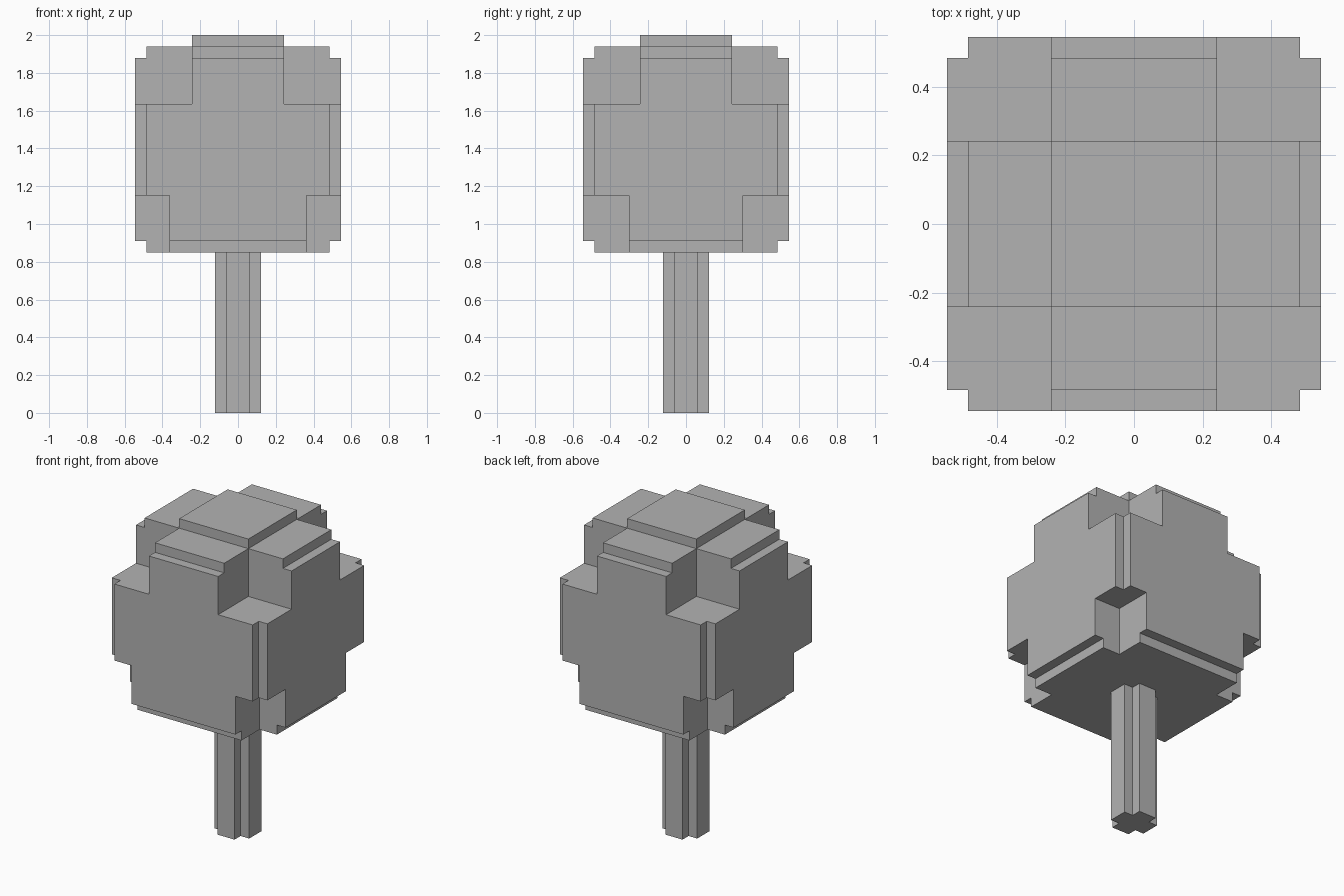
import bpy
import bmesh
from mathutils import Vector

UNIT = 2 / 33  # one block; the whole tree is 33 blocks tall

cube = bpy.data.objects.get("Cube")
if cube:
    bpy.data.objects.remove(cube)

grey = bpy.data.materials.new("plain_grey")
grey.use_nodes = True
colour = (0.45, 0.45, 0.45, 1)
grey.diffuse_color = colour
grey.node_tree.nodes["Principled BSDF"].inputs["Base Color"].default_value = colour


def stacked_crosses(name, layers):
    """One closed shell from layers of (bottom, top, reach, inner_x, inner_y).

    Each layer is a square of half-width reach whose corners are cut away
    beyond inner_x and inner_y, leaving a cross. Sizes are in blocks.
    """
    def grid_lines(sizes):
        return sorted({sign * s for s in sizes for sign in (-1, 1)})

    lines = (
        grid_lines([v for l in layers for v in (l[2], l[3])]),
        grid_lines([v for l in layers for v in (l[2], l[4])]),
        sorted({v for l in layers for v in l[:2]}),
    )

    def solid(cell):
        if any(not 0 <= i < len(ax) - 1 for i, ax in zip(cell, lines)):
            return False
        x, y, z = ((ax[i] + ax[i + 1]) / 2 for i, ax in zip(cell, lines))
        x, y = abs(x), abs(y)
        return any(low < z < high and max(x, y) < reach and (x < ix or y < iy)
                   for low, high, reach, ix, iy in layers)

    bm = bmesh.new()
    cells = [(i, j, k) for i in range(len(lines[0]) - 1)
             for j in range(len(lines[1]) - 1)
             for k in range(len(lines[2]) - 1)]
    for cell in filter(solid, cells):
        for axis in range(3):
            for side in (0, 1):
                neighbour = list(cell)
                neighbour[axis] += 2 * side - 1
                if solid(neighbour):
                    continue
                # outer wall of this block, wound to face outwards
                u, v = (axis + 1) % 3, (axis + 2) % 3
                corners = []
                for du, dv in ((0, 0), (1, 0), (1, 1), (0, 1)):
                    step = [0, 0, 0]
                    step[axis], step[u], step[v] = side, du, dv
                    corners.append(bm.verts.new(Vector(
                        [lines[a][cell[a] + step[a]] * UNIT for a in range(3)])))
                bm.faces.new(corners if side else corners[::-1])

    # weld the walls and merge the flat areas
    bmesh.ops.remove_doubles(bm, verts=bm.verts, dist=UNIT / 100)
    bmesh.ops.dissolve_limit(bm, angle_limit=0.01, verts=bm.verts, edges=bm.edges)
    mesh = bpy.data.meshes.new(name)
    bm.to_mesh(mesh)
    bm.free()
    mesh.materials.append(grey)
    obj = bpy.data.objects.new(name, mesh)
    bpy.context.collection.objects.link(obj)
    return obj


# Trunk: a fluted post
stacked_crosses("trunk", [(0, 14, 2, 1, 1)])

# Crown: stepped block of foliage with notched corners
stacked_crosses("crown", [
    (14, 15, 8, 6, 5),   # underside
    (15, 19, 9, 6, 5),   # lower notched band
    (19, 27, 9, 8, 8),   # full middle
    (27, 31, 9, 4, 4),   # upper cross
    (31, 32, 8, 4, 4),   # stepped shoulder
    (32, 33, 4, 4, 4),   # top cap
])
